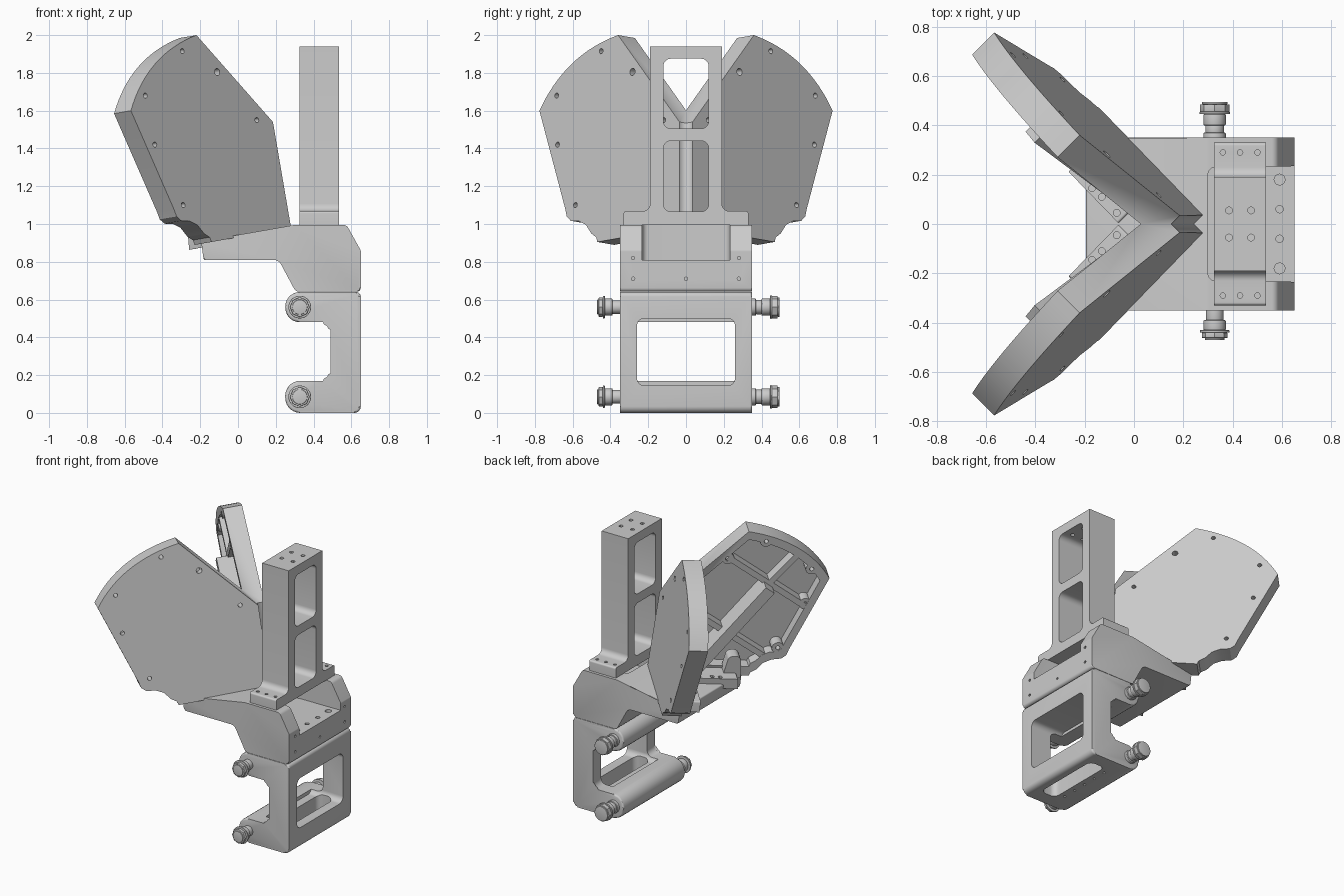
import bpy, bmesh
from math import sin, cos, pi, radians, sqrt, tan
from mathutils import Vector

if "Cube" in bpy.data.objects:
    bpy.data.objects.remove(bpy.data.objects["Cube"])

# Frames: map profile (p, q) and depth d to world space
SIDE = lambda p, q, d: Vector((p, d, q))     # x-z profile, depth along y
END = lambda p, q, d: Vector((d, p, q))      # y-z profile, depth along x
TOP = lambda p, q, d: Vector((p, q, d))      # x-y profile, depth along z

# Plate frame: tilted 45 degrees outward and 7 degrees back
T = radians(7)
O = Vector((0.28, 0.035, 0.99))
U = Vector((-1, 1, 0)) / sqrt(2)
N = Vector((cos(T) / sqrt(2), cos(T) / sqrt(2), sin(T)))
V = Vector((-sin(T) / sqrt(2), -sin(T) / sqrt(2), cos(T)))
PLATE = lambda p, q, d: O + U * p + V * q + N * d


def ab(x, z):
    """Front-view point to plate coordinates."""
    b = (z - O.z) / V.z
    return ((O.x - x + V.x * b) / -U.x, b)


def circ(x, y, r, n=16):
    return [(x + r * cos(2 * pi * i / n), y + r * sin(2 * pi * i / n)) for i in range(n)]


def rnd(pts, n=7):
    """Polygon with filleted corners; points are (x, y, radius)."""
    out = []
    for i, (x, y, r) in enumerate(pts):
        p = Vector((x, y))
        if not r:
            out.append((x, y))
            continue
        a = (Vector(pts[i - 1][:2]) - p).normalized()
        b = (Vector(pts[(i + 1) % len(pts)][:2]) - p).normalized()
        h = a.angle(b) / 2
        c = p + (a + b).normalized() * r / sin(h)
        s = (p + a * r / tan(h) - c).normalized()
        e = (p + b * r / tan(h) - c).normalized()
        for k in range(n + 1):
            out.append(tuple(c + s.slerp(e, k / n).normalized() * r))
    return out


def box(x0, x1, y0, y1, r=0):
    return rnd([(x0, y0, r), (x1, y0, r), (x1, y1, r), (x0, y1, r)])


def bar(p, q, w):
    p, q = Vector(p), Vector(q)
    s = (q - p).normalized().orthogonal() * w / 2
    return [tuple(p - s), tuple(q - s), tuple(q + s), tuple(p + s)]


def solid(name, frame, shapes, bevel=0):
    """Prisms from (loop, depth0, depth1) shapes in one object."""
    bm = bmesh.new()
    for loop, d0, d1 in shapes:
        lo = [bm.verts.new(frame(p, q, d0)) for p, q in loop]
        hi = [bm.verts.new(frame(p, q, d1)) for p, q in loop]
        caps = [bm.faces.new(lo), bm.faces.new(hi[::-1])]
        for i in range(len(lo)):
            bm.faces.new((lo[i - 1], lo[i], hi[i], hi[i - 1]))
        if bevel:
            bmesh.ops.bevel(bm, geom=[e for f in caps for e in f.edges], offset=bevel,
                            segments=3, profile=0.5, affect='EDGES')
    bmesh.ops.recalc_face_normals(bm, faces=bm.faces[:])
    me = bpy.data.meshes.new(name)
    bm.to_mesh(me)
    bm.free()
    ob = bpy.data.objects.new(name, me)
    bpy.context.collection.objects.link(ob)
    return ob


def cut(ob, frame, shapes):
    c = solid("cutter", frame, shapes)
    m = ob.modifiers.new("cut", 'BOOLEAN')
    m.operation, m.solver, m.object = 'DIFFERENCE', 'EXACT', c
    bpy.context.view_layer.objects.active = ob
    bpy.ops.object.modifier_apply(modifier=m.name)
    bpy.data.objects.remove(c)


def mirror(ob):
    m = ob.modifiers.new("mirror", 'MIRROR')
    m.use_axis = (False, True, False)


# Lower C-shaped clamp bracket
bracket = solid("clamp_bracket", SIDE, [(rnd([
    (0.25, 0, 0.08), (0.65, 0, 0.035), (0.65, 0.64, 0.025), (0.25, 0.64, 0.078),
    (0.25, 0.48, 0.078), (0.49, 0.48, 0.04), (0.49, 0.17, 0.04), (0.25, 0.17, 0.08)]),
    -0.35, 0.35)], bevel=0.012)
cut(bracket, END, [(box(-0.26, 0.26, 0.145, 0.5, 0.04), 0.4, 0.8)])
cut(bracket, TOP, [(box(0.46, 0.58, -0.25, 0.25, 0.04), -0.1, 0.25)])
cut(bracket, TOP, [(circ(0.42, y, 0.009, 10), -0.1, 0.04) for y in (-0.2, -0.1, 0, 0.1, 0.2)])

# Side knobs on the bracket arms
for z, level in ((0.56, "upper"), (0.085, "lower")):
    c = lambda r, n=28: circ(0.327, z, r, n)
    solid(level + "_back_knob", SIDE, [
        (c(0.045), 0.33, 0.37), (c(0.038), 0.37, 0.40), (c(0.045), 0.40, 0.445),
        (c(0.062), 0.445, 0.455), (c(0.06, 8), 0.455, 0.485), (c(0.052), 0.485, 0.495)], 0.003)
    solid(level + "_front_knob", SIDE, [
        (c(0.036), -0.39, -0.33), (c(0.045), -0.43, -0.39), (c(0.06), -0.44, -0.43),
        (c(0.052, 8), -0.462, -0.44), (c(0.04), -0.47, -0.462)], 0.003)

# Sloped upper base with a channel at its end
base = solid("upper_base", SIDE, [(rnd([
    (-0.182, 0.81, 0.01), (0.215, 0.81, 0.045), (0.305, 0.642, 0.03), (0.65, 0.642, 0.02),
    (0.65, 0.86, 0.02), (0.575, 0.995, 0.03), (0.3, 0.995, 0.02), (-0.195, 0.908, 0.01)]),
    -0.35, 0.35)], bevel=0.008)
cut(base, TOP, [(rnd([(0.3, -0.23, 0.03), (0.8, -0.236, 0), (0.8, 0.236, 0), (0.3, 0.23, 0.03)]),
                 0.81, 1.2)])
cut(base, TOP, [(circ(0.59, y, r), 0.76, 0.9) for y, r in
                ((-0.18, 0.022), (-0.06, 0.015), (0.06, 0.015), (0.18, 0.022))])
cut(base, END, [(circ(y, z, 0.009, 10), 0.6, 0.7) for y, z in
                ((-0.28, 0.82), (0.28, 0.82), (-0.28, 0.71), (0, 0.71), (0.28, 0.71))])

# Tower with two windows and a flanged foot
half = [(0.33, 0.995, 0), (0.33, 1.068, 0.012), (0.19, 1.068, 0.04), (0.19, 1.94, 0)]
tower = solid("tower", END, [(rnd(half + [(-y, z, r) for y, z, r in half[::-1]]),
                              0.325, 0.535)])
cut(tower, END, [(box(-0.12, 0.12, 1.505, 1.875, 0.04), 0.2, 0.7),
                 (box(-0.12, 0.12, 1.065, 1.44, 0.04), 0.2, 0.7)])
cut(tower, TOP, [(circ(x, y, 0.014, 12), 1.8, 2) for x in (0.385, 0.475) for y in (-0.055, 0.055)]
    + [(circ(x, y, 0.011, 12), 1.02, 1.1) for x in (0.36, 0.43, 0.5) for y in (-0.29, 0.29)])

# Wing plate: straight edges, a curved outer edge and a scooped bottom
C, K, E = Vector(ab(-0.22, 2.0)), Vector((0.966, 0.915)), Vector(ab(-0.567, 1.6))
arc = [tuple(C * (1 - t) ** 2 + K * 2 * t * (1 - t) + E * t * t)
       for t in [i / 16 for i in range(17)]]
outline = ([(0, -0.01), ab(0.185, 1.54)] + arc
           + [ab(-0.34, 1.08), ab(-0.325, 1.04), ab(-0.30, 1.017), ab(-0.255, 1.015),
              ab(-0.215, 0.995), ab(-0.18, 0.95), ab(-0.15, 0.93), ab(-0.14, 0.905)])
plate = solid("wing_plates", PLATE, [(outline, -0.127, 0)])

# Recessed inner side of the plate
mid = Vector((0.6, 0.5))
pocket = [tuple(mid + (Vector(p) - mid) * 0.88) for p in outline]
cut(plate, PLATE, [(pocket, -0.2, -0.05)])

# Screw holes through the plate, with bosses behind them
spots = [ab(*p) for p in ((-0.295, 1.915), (-0.11, 1.805), (-0.49, 1.68),
                          (-0.44, 1.42), (0.1, 1.55), (-0.29, 1.10))]
holes = [(circ(a, b, 0.019 if i == 1 else 0.014), -0.3, 0.1) for i, (a, b) in enumerate(spots)]
bosses = solid("screw_bosses", PLATE, [(circ(a, b, 0.04, 20), -0.126, -0.045) for a, b in spots])
cut(plate, PLATE, holes)
cut(bosses, PLATE, holes)

# Trim the plate at the centre plane so both wings meet in a mitre
bm = bmesh.new()
bm.from_mesh(plate.data)
bmesh.ops.bisect_plane(bm, geom=bm.verts[:] + bm.edges[:] + bm.faces[:],
                       plane_co=(0, 0, 0), plane_no=(0, 1, 0), clear_inner=True)
bm.to_mesh(plate.data)
bm.free()

# Diagonal main rib, cross ribs and rim-height extension
ribs = solid("plate_ribs", PLATE, [
    (bar((0.22, 0.0), (0.72, 0.6), 0.075), -0.2, -0.045),
    (bar((0.72, 0.6), (0.93, 0.83), 0.04), -0.125, -0.045),
    (bar((0.45, 0.83), (0.98, 0.4), 0.04), -0.125, -0.045),
    (bar((0.17, 0.48), (0.72, 0.04), 0.04), -0.125, -0.045)])

# Mounting feet on the base and their gussets
feet = solid("plate_feet", PLATE, [
    (rnd([(0.22, -0.06, 0), (0.51, -0.095, 0), (0.51, -0.02, 0.01), (0.22, 0.015, 0.01)]),
     -0.265, -0.1)])
cut(feet, TOP, [(circ(x, y, 0.014, 12), 0.91, 1.1) for x, y in
                ((-0.17, 0.145), (-0.13, 0.11), (-0.07, 0.045))])
gussets = solid("foot_gussets", PLATE, [
    (rnd([(0.42, -0.04, 0), (0.54, -0.06, 0.01), (0.54, 0.11, 0.04), (0.46, 0.11, 0.03)]),
     -0.19, -0.1)])

for ob in (plate, bosses, ribs, feet, gussets):
    mirror(ob)

# Smooth the rounded surfaces, keep hard edges
bpy.ops.object.select_all(action='SELECT')
bpy.ops.object.shade_smooth_by_angle(angle=radians(30))
